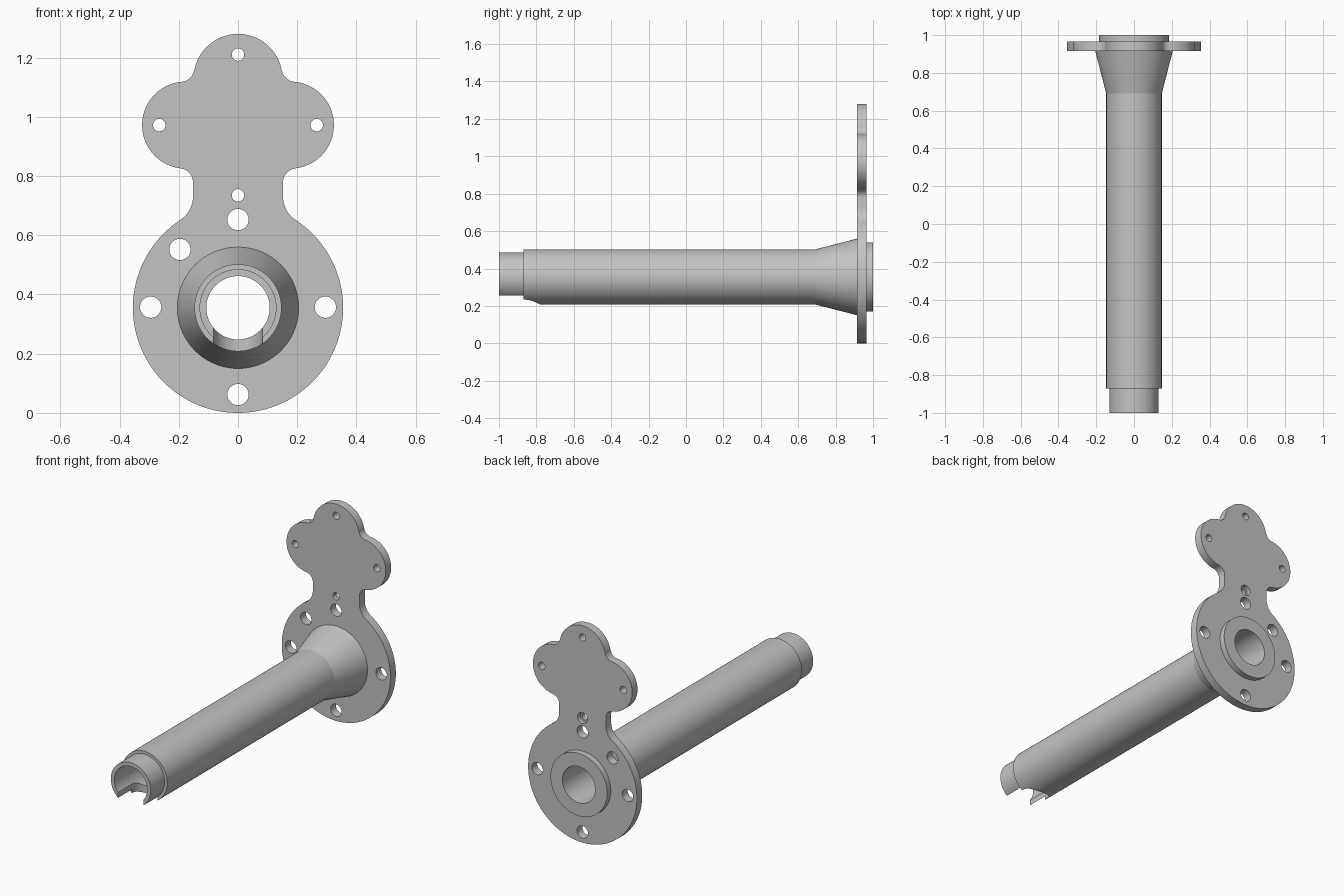
import bpy
import bmesh
from math import radians, cos, sin, pi

cube = bpy.data.objects.get("Cube")
if cube:
    bpy.data.objects.remove(cube, do_unlink=True)

AXIS_Z = 0.355          # height of the sleeve axis
PLATE_FRONT, PLATE_BACK = 0.915, 0.965

metal = bpy.data.materials.new("grey metal")
metal.use_nodes = True
grey = (0.55, 0.55, 0.55, 1)
metal.diffuse_color = grey
metal.node_tree.nodes["Principled BSDF"].inputs["Base Color"].default_value = grey


def finish(name, bm):
    bmesh.ops.recalc_face_normals(bm, faces=bm.faces)
    mesh = bpy.data.meshes.new(name)
    bm.to_mesh(mesh)
    bm.free()
    obj = bpy.data.objects.new(name, mesh)
    bpy.context.collection.objects.link(obj)
    mesh.materials.append(metal)
    return obj


def arc(cx, cy, r, start, end, steps=24):
    angles = [radians(start + (end - start) * i / steps) for i in range(steps + 1)]
    return [(cx + r * cos(a), cy + r * sin(a)) for a in angles]


def prism(name, outline, lo, hi, upright=False):
    """Extrude an outline along y, or along z when upright."""
    place = (lambda p, d: (p[0], p[1], d)) if upright else (lambda p, d: (p[0], d, p[1]))
    bm = bmesh.new()
    ends = [[bm.verts.new(place(p, d)) for p in outline] for d in (lo, hi)]
    for ring in ends:
        bm.faces.new(ring)
    for i in range(len(outline)):
        a, b = ends
        bm.faces.new((a[i - 1], a[i], b[i], b[i - 1]))
    return finish(name, bm)


def lathe(name, profile, segments=96):
    """Revolve a closed (radius, y) profile around the sleeve axis."""
    bm = bmesh.new()
    rings = []
    for s in range(segments):
        a = 2 * pi * s / segments
        rings.append([bm.verts.new((r * cos(a), y, AXIS_Z + r * sin(a))) for r, y in profile])
    for s in range(segments):
        a, b = rings[s - 1], rings[s]
        for i in range(len(profile)):
            bm.faces.new((a[i - 1], a[i], b[i], b[i - 1]))
    return finish(name, bm)


def activate(obj):
    bpy.ops.object.select_all(action='DESELECT')
    obj.select_set(True)
    bpy.context.view_layer.objects.active = obj


def cut(target, cutter):
    cutter.hide_render = True
    mod = target.modifiers.new("cut", 'BOOLEAN')
    mod.operation = 'DIFFERENCE'
    mod.solver = 'EXACT'
    mod.object = cutter
    activate(target)
    bpy.ops.object.modifier_apply(modifier=mod.name)
    bpy.data.objects.remove(cutter, do_unlink=True)


# Mounting plate: right half of the outline as tangent arcs, then mirrored
half = (arc(0, AXIS_Z, 0.355, -90, 56.7, 48)     # round flange
        + arc(0.247, 0.731, 0.095, 236.7, 180)   # flange to neck
        + arc(0.2, 0.778, 0.048, 180, 96.8)      # neck to side lobe
        + arc(0.177, 0.972, 0.147, -83.2, 84.7, 40)
        + arc(0.195, 1.165, 0.047, 264.7, 190.2)
        + arc(0, 1.13, 0.15, 10.2, 90))          # top lobe
outline = half + [(-x, z) for x, z in reversed(half[1:-1])]
plate = prism("mounting_plate", outline, PLATE_FRONT, PLATE_BACK)


def drill(x, z, r, start=0.8):
    cut(plate, prism("hole_cutter", arc(x, z, r, 0, 360, 40)[:-1], start, 1.1))


# Flange bolt holes, small lobe holes, and a counterbored neck hole
for x, z in [(0, 0.062), (0.295, 0.357), (-0.295, 0.357), (-0.196, 0.552), (0, 0.653)]:
    drill(x, z, 0.036)
for x, z in [(0.266, 0.972), (-0.266, 0.972), (0, 1.21), (0, 0.735)]:
    drill(x, z, 0.021)
drill(0, 0.735, 0.032, start=0.94)
drill(0, AXIS_Z, 0.18)

# Hollow sleeve: stepped tip, long tube, flared root and rear boss
sleeve = lathe("sleeve", [
    (0.107, -1), (0.13, -1), (0.13, -0.87), (0.147, -0.87), (0.147, 0.69),
    (0.205, PLATE_FRONT), (0.185, PLATE_FRONT), (0.185, 1), (0.107, 1)])

# Round-ended slot through the underside of the tip
slot = [(-0.083, -1.1), (0.083, -1.1)] + arc(0, -0.865, 0.083, 0, 180, 32)
cut(sleeve, prism("slot_cutter", slot, 0.1, AXIS_Z, upright=True))

for obj in (plate, sleeve):
    activate(obj)
    bpy.ops.object.shade_smooth_by_angle(angle=radians(12))
